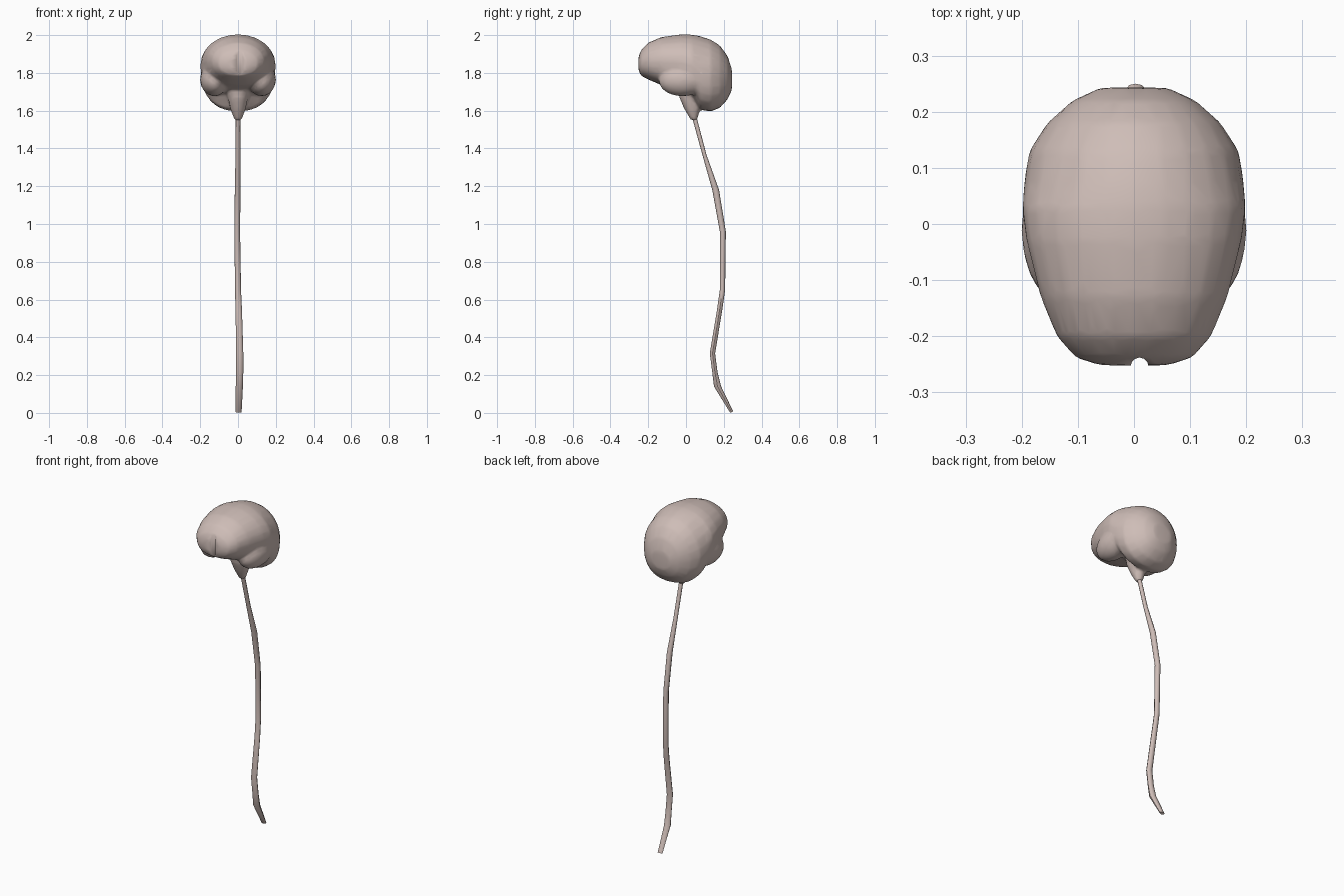
import bpy, bmesh, math
from mathutils import Vector, Matrix

if "Cube" in bpy.data.objects:
    bpy.data.objects.remove(bpy.data.objects["Cube"])

mat = bpy.data.materials.new("tissue")
mat.diffuse_color = (0.62, 0.51, 0.475, 1)
mat.use_nodes = True
mat.node_tree.nodes["Principled BSDF"].inputs["Base Color"].default_value = mat.diffuse_color


def loft(bm, sections, low_power=1.0):
    """Skin closed rings; section = (centre, u axis, v axis, segments)."""
    rings = []
    for c, u, v, n in sections:
        ring = []
        for i in range(n):
            a = 2 * math.pi * i / n
            ca, sa = math.cos(a), math.sin(a)
            e = low_power if sa < 0 else 1.0
            p = math.copysign(abs(ca) ** e, ca)
            q = math.copysign(abs(sa) ** e, sa)
            ring.append(bm.verts.new(Vector(c) + Vector(u) * p + Vector(v) * q))
        rings.append(ring)
    for a, b in zip(rings, rings[1:]):
        n = len(a)
        for i in range(n):
            bm.faces.new((a[i], a[(i + 1) % n], b[(i + 1) % n], b[i]))
    bm.faces.new(rings[0][::-1])
    bm.faces.new(rings[-1])


def blob(bm, centre, radii, tilt=0):
    m = (Matrix.Translation(centre) @ Matrix.Rotation(tilt, 4, 'X')
         @ Matrix.Diagonal((*radii, 1)))
    bmesh.ops.create_uvsphere(bm, u_segments=20, v_segments=12, radius=1, matrix=m)


def finish(bm, name):
    bmesh.ops.recalc_face_normals(bm, faces=bm.faces)
    me = bpy.data.meshes.new(name)
    bm.to_mesh(me)
    bm.free()
    me.materials.append(mat)
    for p in me.polygons:
        p.use_smooth = True
    ob = bpy.data.objects.new(name, me)
    bpy.context.collection.objects.link(ob)
    return ob


# Cerebrum and cerebellum: cross-sections along y (y, half width, bottom, top)
bm = bmesh.new()
profile = [
    (-0.252, 0.06, 1.815, 1.885), (-0.238, 0.105, 1.785, 1.92),
    (-0.20, 0.138, 1.765, 1.96), (-0.13, 0.167, 1.735, 1.99),
    (-0.03, 0.192, 1.71, 2.004), (0.03, 0.20, 1.68, 2.003),
    (0.075, 0.196, 1.605, 1.995), (0.13, 0.187, 1.595, 1.977),
    (0.18, 0.155, 1.615, 1.945), (0.22, 0.11, 1.66, 1.89),
    (0.243, 0.06, 1.71, 1.82),
]
loft(bm, [((0, y, (lo + hi) / 2), (w, 0, 0), (0, 0, (hi - lo) / 2), 24)
          for y, w, lo, hi in profile], 0.85)

# Temporal lobes
for s in (-1, 1):
    blob(bm, (s * 0.125, -0.01, 1.765), (0.076, 0.135, 0.088), 0.08)

# Brain stem
stem = [(0.01, 1.75, 0.06, 0.055), (0.018, 1.67, 0.054, 0.055),
        (0.033, 1.61, 0.042, 0.043), (0.042, 1.55, 0.02, 0.018)]
loft(bm, [((0, y, z), (rx, 0, 0), (0, ry, 0), 12) for y, z, rx, ry in stem])
brain = finish(bm, "brain")

# Notch between the frontal lobes
bm = bmesh.new()
bmesh.ops.create_cone(bm, cap_ends=True, segments=12, radius1=0.016, radius2=0.016,
                      depth=0.4, matrix=Matrix.Translation((0.01, -0.254, 1.85)))
cutter = finish(bm, "frontal_notch_cutter")
cutter.hide_render = True
cutter.hide_viewport = True

# Fuse the lobes into one coarse skin
mod = brain.modifiers.new("fuse", 'REMESH')
mod.mode = 'VOXEL'
mod.voxel_size = 0.008
mod.use_smooth_shade = True
mod = brain.modifiers.new("soften", 'SMOOTH')
mod.factor = 0.5
mod.iterations = 10
mod = brain.modifiers.new("notch", 'BOOLEAN')
mod.object = cutter
mod.operation = 'DIFFERENCE'
mod = brain.modifiers.new("coarsen", 'DECIMATE')
mod.ratio = 0.12

# Spinal cord: (x, y, z, half width in x, half depth in y)
cord = [
    (0, 0.047, 1.555, 0.012, 0.012), (0, 0.098, 1.365, 0.013, 0.011),
    (-0.002, 0.157, 1.18, 0.015, 0.018), (-0.004, 0.195, 0.96, 0.015, 0.016),
    (0, 0.193, 0.65, 0.016, 0.014), (0.004, 0.178, 0.545, 0.017, 0.014),
    (0.009, 0.140, 0.315, 0.019, 0.014), (0.009, 0.153, 0.215, 0.019, 0.014),
    (0.007, 0.167, 0.14, 0.019, 0.019), (0.003, 0.242, 0.004, 0.016, 0.008),
]
bm = bmesh.new()
loft(bm, [((x, y, z), (rx, 0, 0), (0, ry, 0.4 * ry if z < 0.1 else 0), 8)
          for x, y, z, rx, ry in cord])
spine = finish(bm, "spinal_cord")
bpy.context.view_layer.objects.active = spine
spine.select_set(True)
bpy.ops.object.shade_smooth_by_angle(angle=math.radians(50))
